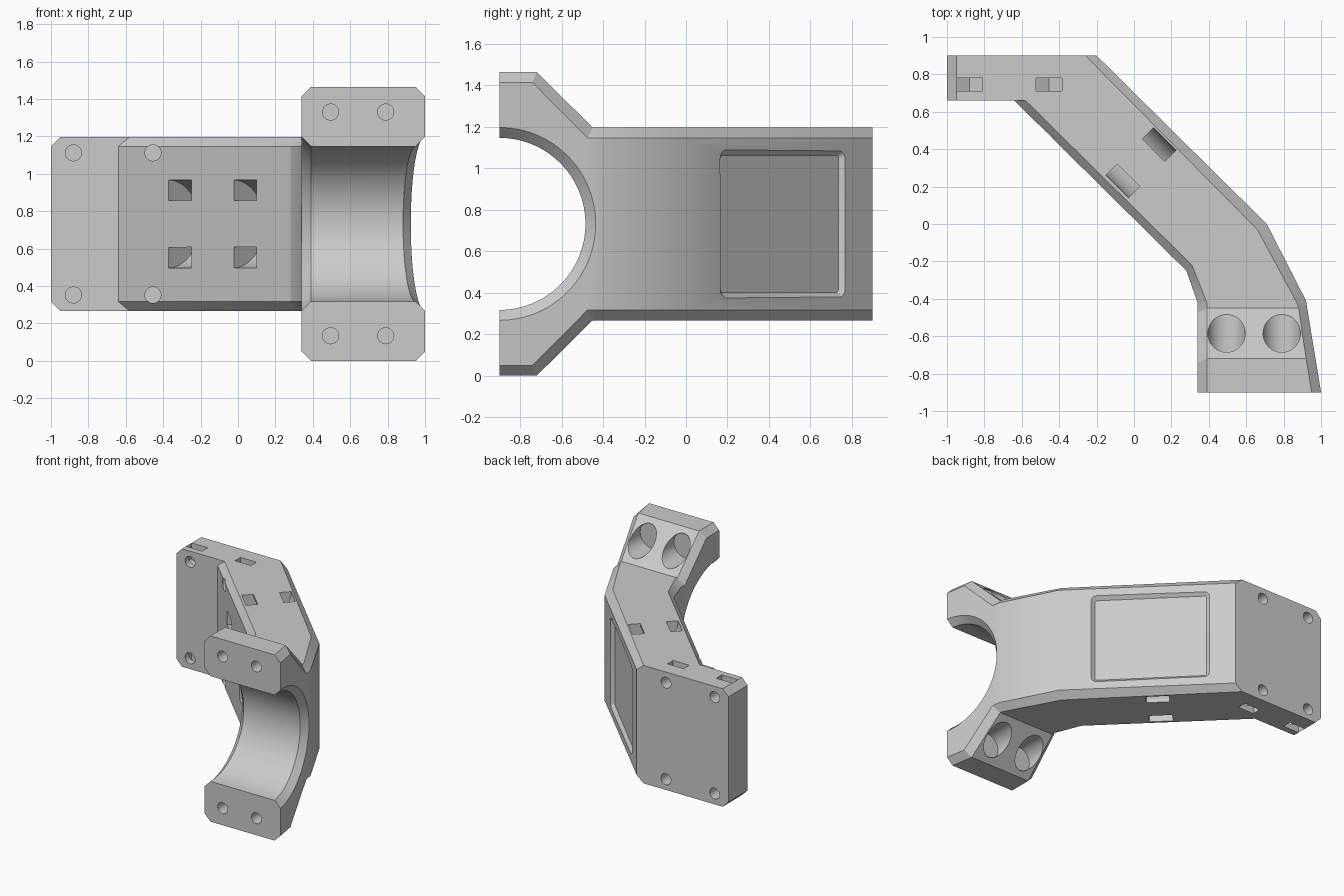
import bpy, bmesh, math
from mathutils import Vector

if "Cube" in bpy.data.objects:
    bpy.data.objects.remove(bpy.data.objects["Cube"])

MID = 0.732          # height of the horizontal symmetry plane
R2 = math.sqrt(0.5)

grey = bpy.data.materials.new("plain grey")
grey.use_nodes = True
grey.diffuse_color = (0.6, 0.6, 0.6, 1)
grey.node_tree.nodes["Principled BSDF"].inputs["Base Color"].default_value = (0.6, 0.6, 0.6, 1)


def loft(name, rings, closed=False):
    """Skin a list of equal-length point rings; cap the ends or join them."""
    bm = bmesh.new()
    vs = [[bm.verts.new(p) for p in ring] for ring in rings]
    pairs = list(zip(vs, vs[1:])) + ([(vs[-1], vs[0])] if closed else [])
    for a, b in pairs:
        for i in range(len(a)):
            j = (i + 1) % len(a)
            bm.faces.new((a[i], a[j], b[j], b[i]))
    if not closed:
        bm.faces.new(vs[0])
        bm.faces.new(vs[-1])
    bmesh.ops.remove_doubles(bm, verts=bm.verts, dist=1e-5)
    bmesh.ops.recalc_face_normals(bm, faces=bm.faces)
    mesh = bpy.data.meshes.new(name)
    bm.to_mesh(mesh)
    bm.free()
    obj = bpy.data.objects.new(name, mesh)
    bpy.context.collection.objects.link(obj)
    mesh.materials.append(grey)
    return obj


def cut(cutter):
    """Subtract a cutter from the bracket and discard it."""
    cutter.hide_render = True
    mod = bracket.modifiers.new("cut", "BOOLEAN")
    mod.operation, mod.solver, mod.object = "DIFFERENCE", "EXACT", cutter
    bpy.context.view_layer.objects.active = bracket
    bpy.ops.object.modifier_apply(modifier=mod.name)
    bpy.data.objects.remove(cutter)


def circle(n):
    return [(math.cos(2 * math.pi * i / n), math.sin(2 * math.pi * i / n)) for i in range(n)]


def hole(x, z, r, y0, y1):
    """Round hole along y."""
    cut(loft("hole", [[(x + r * c, y, z + r * s) for c, s in circle(32)] for y in (y0, y1)]))


def diag(s, n, z):
    """Point in the frame of the diagonal arm: along, across, up."""
    return ((s + n) * R2, (n - s) * R2, z)


def tie_channel(s, n, z, inner, outer):
    """Curved strap channel: square-section ring in the across/up plane."""
    corners = [(-0.085, inner), (0.085, inner), (0.085, outer), (-0.085, outer)]
    cut(loft("tie_channel", [[diag(s + d, n + r * c, z + r * k) for d, r in corners]
                             for c, k in circle(48)], closed=True))


# Main bracket: inner side, inner top, outer top, outer side, half height, chamfer
sections = [
    ((-1, .66), (-1, .66), (-1, .9), (-1, .9), .415, 0),
    ((-.95, .66), (-.95, .66), (-.95, .9), (-.95, .9), .465, 0),
    ((-.64, .66), (-.58, .66), (-.26, .9), (-.2, .9), .465, .05),
    ((.28, -.25), (.31, -.22), (.66, -.03), (.71, 0), .465, .05),
    ((.34, -.42), (.39, -.42), (.87, -.42), (.92, -.41), .465, .05),
    ((.34, -.475), (.39, -.45), (.88, -.45), (.93, -.475), .465, .05),
    ((.34, -.74), (.39, -.72), (.92, -.72), (.974, -.74), .732, .05),
    ((.34, -.9), (.39, -.9), (.95, -.9), (1, -.9), .732, .05),
]
rings = []
for a, b, c, d, h, ch in sections:
    half = [(a, h - ch), (b, h), (c, h), (d, h - ch)]
    rings.append([(*p, MID + z) for p, z in half] + [(*p, MID - z) for p, z in reversed(half)])
bracket = loft("clamp_bracket", rings)

# Clamp bore with flared rims; the outer rim follows the slanted side
bore = []
for on_slant, off, r in ((0, -.05, .515), (0, .05, .415), (1, -.05, .415), (1, .05, .515)):
    ring = []
    for c, s in circle(96):
        y = -.9 + r * c
        side = 1 - .163 * (y + .9) if on_slant else .34
        ring.append((side + off, y, MID + r * s))
    bore.append(ring)
cut(loft("bore", bore))

# Shallow panel recess with rounded corners on the outer diagonal face
def panel(inset, n):
    pts = []
    for c, s in circle(32):
        c, s = c + 1e-6, s + 1e-6
        r = .04 - inset
        pts.append(diag(-.163 + math.copysign(.388, c) + r * c, n,
                        MID + math.copysign(.315, s) + r * s))
    return pts

cut(loft("panel_recess", [panel(-.025, .5235), panel(.025, .4735)]))

for side in (1, -1):
    # Clamp bolts: counterbore from behind, narrow hole from the front
    for x in (.495, .79):
        z = MID + side * .598
        hole(x, z, .1, -.7, -.3)
        hole(x, z, .043, -1, -.72)
    # Mounting bolts: nut slot from the edge, holes from front and back
    for x in (-.88, -.455):
        z = MID + side * .38
        outline = [(-.07, .2), (-.07, -.04), (0, -.08), (.07, -.04), (.07, .2)]
        cut(loft("nut_slot", [[(x + u, y, z + side * v) for u, v in outline] for y in (.71, .78)]))
        hole(x, z, .043, .3, .74)
        hole(x, z, .043, .8, 1)
    # Strap channel on the top and bottom of the arm
    tie_channel(-.205, .258, MID + side * .465, .095, .18)

# Strap channels on the inner face of the arm
for s in (-.455, .035):
    tie_channel(s, .014, MID, .125, .235)

bpy.ops.object.select_all(action="DESELECT")
bracket.select_set(True)
bpy.context.view_layer.objects.active = bracket
bpy.ops.object.shade_smooth_by_angle(angle=math.radians(20))
